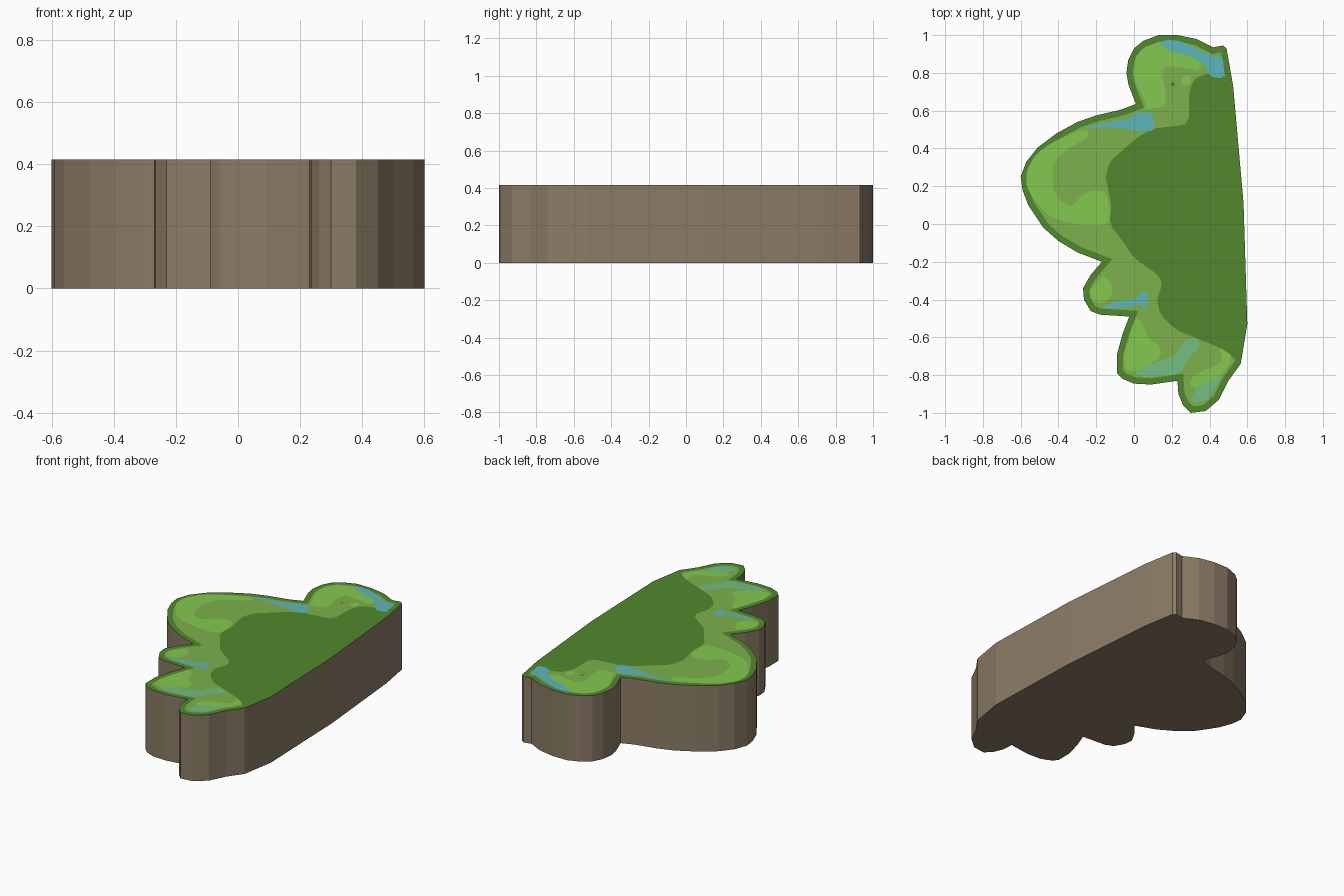
import bpy, bmesh
from mathutils import Vector
from mathutils.geometry import delaunay_2d_cdt, intersect_point_line

HEIGHT, RIM = 0.415, 0.033


def material(name, r, g, b):
    m = bpy.data.materials.new(name)
    m.diffuse_color = [((c / 255 + 0.055) / 1.055) ** 2.4 for c in (r, g, b)] + [1]
    return m


DARK, MID, LIGHT, TEAL, BLUE, EARTH = range(6)
MATS = [material("dark_grass", 81, 137, 45), material("mid_grass", 125, 177, 75),
        material("light_grass", 131, 200, 80), material("shallow_water", 115, 190, 130),
        material("water", 95, 182, 188), material("earth", 140, 124, 102)]


def pts(*v):
    return [Vector(v[i:i + 2]) for i in range(0, len(v), 2)]


def smooth(p):
    """Cut the corners of a closed outline once."""
    return [q for a, b in zip(p, p[1:] + p[:1]) for q in (a.lerp(b, .2), a.lerp(b, .8))]


def inside(c, p):
    hit = False
    for a, b in zip(p, p[1:] + p[:1]):
        if (a.y > c.y) != (b.y > c.y) and c.x < a.x + (b.x - a.x) * (c.y - a.y) / (b.y - a.y):
            hit = not hit
    return hit


def distance(c, p):
    best = 9
    for a, b in zip(p, p[1:] + p[:1]):
        t = min(1, max(0, intersect_point_line(c, a, b)[1]))
        best = min(best, (c - a.lerp(b, t)).length)
    return best


def inset(p, d):
    """Offset a counterclockwise outline inward, dropping points that fold over."""
    out = []
    for a, b, c in zip(p[-1:] + p[:-1], p, p[1:] + p[:1]):
        n1, n2 = [Vector((-e.y, e.x)).normalized() for e in (b - a, c - b)]
        q = b + (n1 + n2) * (d / max(0.4, 1 + n1.dot(n2)))
        if inside(q, p) and distance(q, p) > d * 0.9:
            out.append(q)
    return out


# Coastline, counterclockwise
coast = pts(.49, .93, .47, .945, .42, .935, .33, .98, .23, 1, .13, 1, .05, .97, 0, .93,
            -.03, .87, -.04, .80, -.03, .74, .01, .635, -.07, .605, -.20, .575, -.30, .54,
            -.41, .48, -.51, .405, -.57, .33, -.60, .25, -.59, .18, -.56, .10, -.48, -.02,
            -.40, -.09, -.30, -.15, -.17, -.20, -.23, -.27, -.27, -.34, -.265, -.40,
            -.23, -.46, -.18, -.48, -.025, -.49, -.06, -.58, -.09, -.69, -.09, -.79,
            -.06, -.82, 0, -.845, .09, -.85, .23, -.83, .235, -.90, .26, -.96, .30, -1,
            .38, -.99, .45, -.93, .50, -.83, .565, -.74, .60, -.53, .58, .11, .525, .73)

# Painted patches on the top, later ones cover earlier ones
patches = [(DARK, coast), (MID, inset(coast, RIM))]


def patch(colour, *v):
    patches.append((colour, smooth(pts(*v))))


# Central meadow
patch(DARK, .51, .77, .40, .80, .32, .77, .29, .70, .29, .53, .19, .515, .10, .505, .02, .46,
      -.05, .40, -.13, .33, -.15, .25, -.14, .20, -.12, .10, -.13, 0, -.06, -.09, 0, -.18,
      .13, -.27, .15, -.32, .12, -.40, .14, -.48, .22, -.56, .32, -.60, .42, -.64,
      .48, -.67, .54, -.72, .56, -.70, .592, -.53, .574, .11, .52, .72)
# Light grass on the lobes
patch(LIGHT, -.005, .80, .005, .88, .05, .935, .14, .965, .20, .95, .30, .91, .36, .85, .34, .81,
      .28, .825, .16, .84, .15, .78, .17, .68, .16, .62, .06, .605, .06, .65, .015, .74)
patch(LIGHT, .25, .76, .27, .79, .30, .78, .30, .74, .26, .73)
patch(LIGHT, -.57, .20, -.57, .28, -.52, .37, -.42, .44, -.30, .49, -.24, .50, -.24, .46,
      -.33, .41, -.40, .36, -.43, .30, -.43, .20, -.40, .13, -.33, .09, -.28, .15, -.22, .18,
      -.15, .17, -.13, .10, -.13, 0, -.25, -.01, -.40, .02, -.46, .05, -.53, .13)
patch(LIGHT, -.235, -.36, -.20, -.31, -.16, -.27, -.11, -.33, -.12, -.39, -.17, -.42, -.22, -.41)
patch(LIGHT, -.055, -.70, -.02, -.58, .01, -.49, .05, -.53, .07, -.60, .14, -.65, .14, -.70,
      .05, -.77, -.04, -.785)
patch(LIGHT, .525, -.70, .45, -.65, .47, -.72, .42, -.76, .35, -.78, .30, -.82, .30, -.87,
      .40, -.85, .47, -.80)
patch(DARK, .19, .74, .205, .755, .22, .74, .205, .725)
# Streams
patch(TEAL, 0, -.79, .06, -.75, .15, -.72, .23, -.69, .26, -.62, .33, -.60, .35, -.65,
      .28, -.72, .25, -.79, .12, -.81, .04, -.81)
patch(TEAL, .30, -.93, .33, -.86, .40, -.84, .47, -.79, .42, -.89, .38, -.935, .32, -.945)
patch(BLUE, .13, .96, .18, .92, .30, .89, .38, .84, .40, .78, .48, .77, .47, .89, .42, .885,
      .33, .93, .24, .97, .17, .975)
patch(BLUE, -.29, .51, -.10, .51, .02, .495, .10, .49, .11, .54, .09, .59, .01, .59, -.02, .56,
      -.15, .535)
patch(BLUE, -.18, -.445, -.09, -.41, 0, -.40, .04, -.36, .075, -.365, .07, -.41, .06, -.46,
      .03, -.42, -.03, -.44, -.12, -.45)


def add_object(name, bm):
    mesh = bpy.data.meshes.new(name)
    bm.to_mesh(mesh)
    bm.free()
    for m in MATS:
        mesh.materials.append(m)
    bpy.context.collection.objects.link(bpy.data.objects.new(name, mesh))


# Grass top: one flat sheet cut along every patch edge
verts, edges = [], []
for _, p in patches:
    s = len(verts)
    verts += p
    edges += [(s + i, s + (i + 1) % len(p)) for i in range(len(p))]
co, _, tris, *_ = delaunay_2d_cdt(verts, edges, [], 0, 1e-5)
bm = bmesh.new()
bv = [bm.verts.new((v.x, v.y, HEIGHT)) for v in co]
for t in tris:
    c = sum((co[i] for i in t), Vector((0, 0))) / 3
    colours = [k for k, p in patches if inside(c, p)]
    if inside(c, coast):
        f = bm.faces.new([bv[i] for i in t])
        f.material_index = colours[-1]
        f.normal_update()
        if f.normal.z < 0:
            f.normal_flip()
add_object("grass_top", bm)

# Earth block: walls and underside
bm = bmesh.new()
low = [bm.verts.new((p.x, p.y, 0)) for p in coast]
high = [bm.verts.new((p.x, p.y, HEIGHT)) for p in coast]
bm.faces.new(low[::-1])
for i in range(len(coast)):
    j = (i + 1) % len(coast)
    bm.faces.new((low[i], low[j], high[j], high[i]))
for f in bm.faces:
    f.material_index = EARTH
add_object("earth_block", bm)
